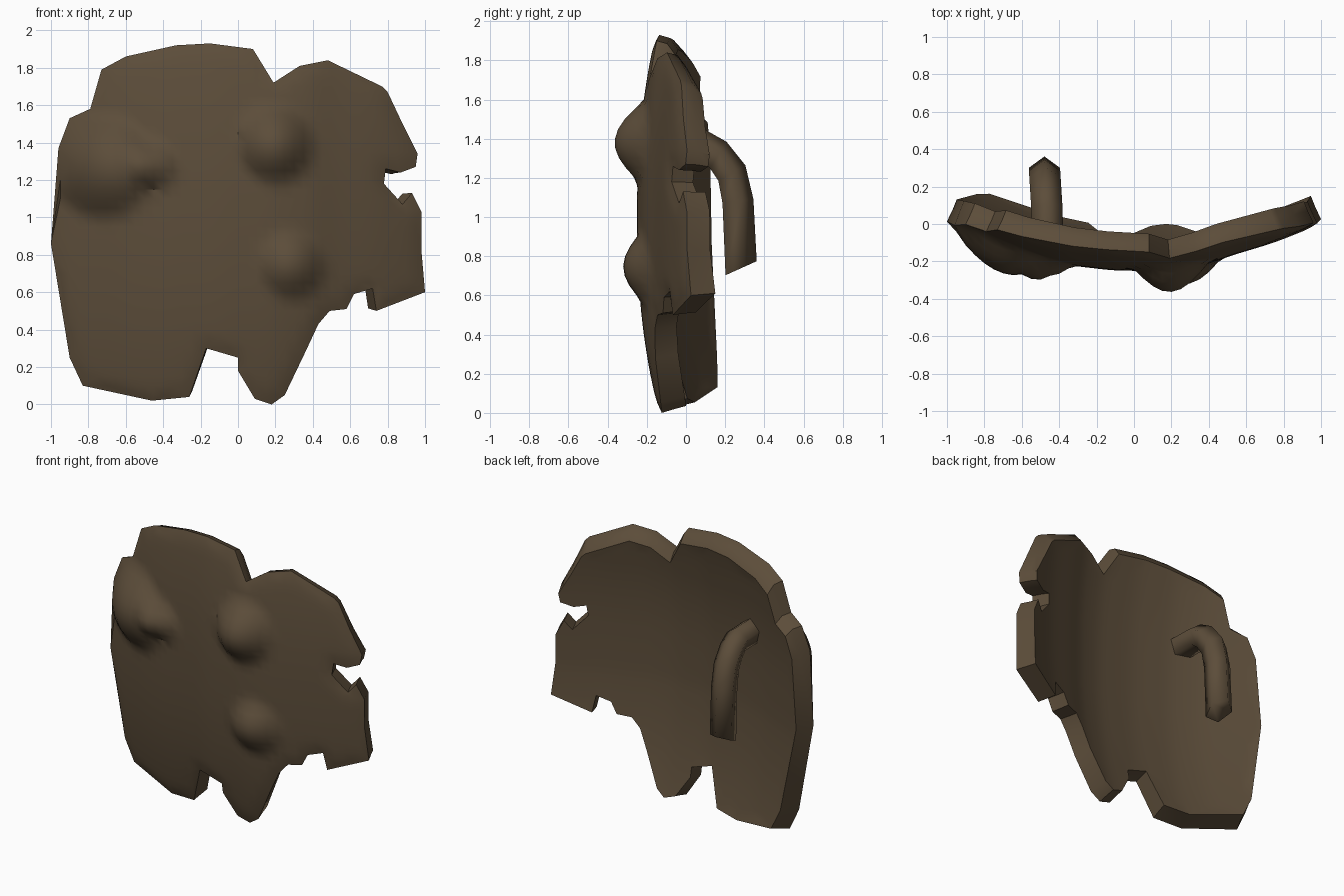
import bpy, bmesh, math
from mathutils import Vector, geometry

if "Cube" in bpy.data.objects:
    bpy.data.objects.remove(bpy.data.objects["Cube"])

clay = bpy.data.materials.new("dark_brown")
clay.diffuse_color = (0.107, 0.074, 0.042, 1)
clay.use_nodes = True
clay.node_tree.nodes["Principled BSDF"].inputs["Base Color"].default_value = clay.diffuse_color

# Ragged outline of the slab (x, z), counter-clockwise
OUTLINE = [Vector(p) for p in [
    (-1, .86), (-.9, .25), (-.83, .1), (-.46, .02), (-.26, .04), (-.17, .3),
    (0, .25), (0, .18), (.09, .03), (.18, 0), (.25, .05), (.36, .28), (.43, .43),
    (.49, .5), (.58, .51), (.62, .59), (.72, .62), (.74, .5), (1, .6), (.98, .83),
    (.98, 1.03), (.93, 1.13), (.88, 1.07), (.78, 1.18), (.79, 1.26), (.87, 1.24),
    (.95, 1.27), (.96, 1.34), (.88, 1.5), (.8, 1.67), (.77, 1.7), (.48, 1.84),
    (.33, 1.81), (.19, 1.72), (.08, 1.9), (-.15, 1.93), (-.33, 1.92), (-.6, 1.86),
    (-.73, 1.79), (-.79, 1.58), (-.9, 1.53), (-.96, 1.37)]]
# Horizontal curve of the front (x, y)
CURVE = [(-1.2, .08), (-1, 0), (-.9, -.04), (-.75, -.1), (-.6, -.16), (-.4, -.215),
         (-.1, -.25), (.2, -.25), (.4, -.215), (.5, -.175), (.75, -.1), (1, 0), (1.2, .08)]
# Bumps on the front: x, z, radius, height
BUMPS = [(.2, 1.39, .21, .13), (-.72, 1.27, .28, .15), (-.46, 1.28, .14, .08),
         (.29, .74, .18, .09)]


def curve_y(x):
    for (x0, y0), (x1, y1) in zip(CURVE, CURVE[1:]):
        if x <= x1:
            return y0 + (y1 - y0) * (x - x0) / (x1 - x0)


def base_y(x, z):
    soft = sum(curve_y(x + k * .03) for k in range(-2, 3)) / 5
    return soft + .1 * (abs(z - 1) / .95) ** 2.3


def rim_distance(p):
    best = 9
    for a, b in zip(OUTLINE, OUTLINE[1:] + OUTLINE[:1]):
        t = geometry.intersect_point_line(p, a, b)[1]
        best = min(best, (p - a.lerp(b, max(0, min(1, t)))).length)
    return best


def front_point(x, z):
    d = min(1, rim_distance(Vector((x, z))) / .08)
    y = base_y(x, z) + .012 * (1 - d) ** 2
    for bx, bz, r, h in BUMPS:
        k = ((x - bx) ** 2 + (z - bz) ** 2) / (r * r)
        if k < 1:
            y -= h * (1 - k) ** 1.2
    return x, y, z


def back_point(x, z, part=1):
    # Offset along the surface normal, drawn in a little along the top
    e = .03
    n = Vector((base_y(x - e, z) - base_y(x + e, z), 2 * e,
                base_y(x, z - e) - base_y(x, z + e))).normalized()
    thick = .112 + .028 * x * x + .035 * max(0, .8 - z)
    p = Vector((x, base_y(x, z), z)) + n * thick * part
    if part == 1:
        p.z -= .05 * max(0, min(1, (z - 1.2) / .5))
    return p


def finish(name, bm, angle):
    bmesh.ops.recalc_face_normals(bm, faces=bm.faces)
    me = bpy.data.meshes.new(name)
    bm.to_mesh(me)
    bm.free()
    me.materials.append(clay)
    ob = bpy.data.objects.new(name, me)
    bpy.context.collection.objects.link(ob)
    bpy.ops.object.select_all(action='DESELECT')
    ob.select_set(True)
    bpy.context.view_layer.objects.active = ob
    bpy.ops.object.shade_smooth_by_angle(angle=math.radians(angle))
    return ob


# Curved slab: outline filled with a fine net, as a front and a back sheet
count = len(OUTLINE)
points = list(OUTLINE)
for i in range(41):
    for j in range(40):
        p = Vector((-1 + i * .05, j * .05))
        if rim_distance(p) > .02:
            points.append(p)
edges = [(i, (i + 1) % count) for i in range(count)]
net, _, tris = geometry.delaunay_2d_cdt(points, edges, [list(range(count))], 1, 1e-5)[:3]
bm = bmesh.new()
used = sorted({i for t in tris for i in t})
front = {i: bm.verts.new(front_point(*net[i])) for i in used}
back = {i: bm.verts.new(back_point(*net[i])) for i in used}
for t in tris:
    bm.faces.new([front[i] for i in t])
    bm.faces.new([back[i] for i in reversed(t)])
# Rim wall between the sheets, with a bevel towards the back
sides = {(t[k], t[(k + 1) % len(t)]) for t in tris for k in range(len(t))}
rim = [s for s in sides if s[::-1] not in sides]
middle = {a: bm.verts.new(back_point(*net[a], .6)) for a, _ in rim}
for a, b in rim:
    bm.faces.new((front[b], front[a], middle[a], middle[b]))
    bm.faces.new((middle[b], middle[a], back[a], back[b]))
finish("curved_slab", bm, 40)

# Hooked handle: five-sided tube swept down behind the slab
bm = bmesh.new()
path = [(-.12, 1.355, 90), (.09, 1.355, 80), (.16, 1.31, 58), (.227, 1.22, 30),
        (.257, 1.08, 8), (.273, .735, 0)]
rings = []
for i, (y, z, tilt) in enumerate(path):
    c, s = math.cos(math.radians(tilt)), math.sin(math.radians(tilt))
    ring = []
    for k in range(5):
        a = k * math.tau / 5
        u, w = .088 * math.cos(a), .088 * math.sin(a)
        slant = max(-.035, u * .45) if i == len(path) - 1 else 0
        ring.append(bm.verts.new((-.46 - .07 * max(0, y) + w, y + u * c, z + u * s + slant)))
    rings.append(ring)
for a, b in zip(rings, rings[1:]):
    for k in range(5):
        bm.faces.new((a[k], a[(k + 1) % 5], b[(k + 1) % 5], b[k]))
bm.faces.new(rings[0])
bm.faces.new(rings[-1])
finish("hooked_handle", bm, 75)
